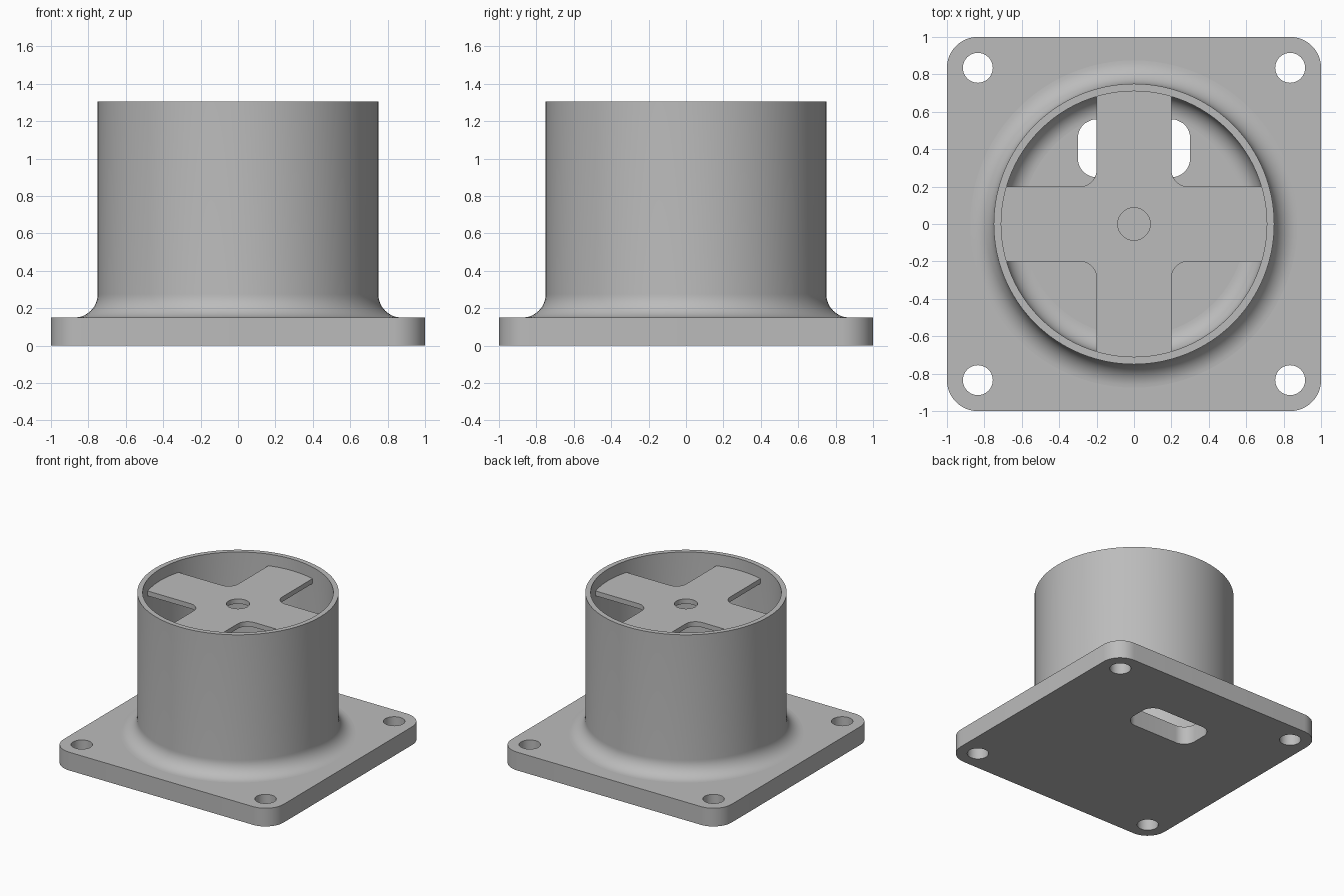
import bpy, bmesh, math
from math import cos, sin, pi

if "Cube" in bpy.data.objects:
    bpy.data.objects.remove(bpy.data.objects["Cube"])

grey = bpy.data.materials.new("plain grey")
grey.use_nodes = True
COLOUR = (0.5, 0.5, 0.5, 1)
grey.diffuse_color = COLOUR
grey.node_tree.nodes["Principled BSDF"].inputs["Base Color"].default_value = COLOUR


def arc(cx, cy, r, start, end, steps):
    """Points along an arc, angles in degrees."""
    angles = [math.radians(start + (end - start) * i / steps) for i in range(steps + 1)]
    return [(cx + r * cos(a), cy + r * sin(a)) for a in angles]


def circle(cx, cy, r, steps=40):
    return arc(cx, cy, r, 0, 360, steps)[:-1]


def rounded_rect(cx, cy, hx, hy, r):
    points = []
    for quarter, (sx, sy) in enumerate([(1, 1), (-1, 1), (-1, -1), (1, -1)]):
        points += arc(cx + sx * (hx - r), cy + sy * (hy - r), r,
                      90 * quarter, 90 * quarter + 90, 12)
    return points


def finish(name, bm):
    bmesh.ops.recalc_face_normals(bm, faces=bm.faces)
    mesh = bpy.data.meshes.new(name)
    bm.to_mesh(mesh)
    bm.free()
    mesh.materials.append(grey)
    obj = bpy.data.objects.new(name, mesh)
    bpy.context.collection.objects.link(obj)
    bpy.ops.object.select_all(action='DESELECT')
    obj.select_set(True)
    bpy.context.view_layer.objects.active = obj
    bpy.ops.object.shade_smooth_by_angle(angle=math.radians(35))
    return obj


def slab(name, outlines, bottom, top):
    """Flat plate: the first outline is the rim, the rest are holes."""
    bm = bmesh.new()
    for outline in outlines:
        verts = [bm.verts.new((x, y, bottom)) for x, y in outline]
        for i, v in enumerate(verts):
            bm.edges.new((verts[i - 1], v))
    bmesh.ops.triangle_fill(bm, use_beauty=True, use_dissolve=False,
                            edges=bm.edges[:], normal=(0, 0, 1))
    ext = bmesh.ops.extrude_face_region(bm, geom=bm.faces[:], use_keep_orig=True)
    moved = [g for g in ext["geom"] if isinstance(g, bmesh.types.BMVert)]
    bmesh.ops.translate(bm, verts=moved, vec=(0, 0, top - bottom))
    return finish(name, bm)


def lathe(name, profile, steps=96):
    """Closed (radius, height) profile turned about the z axis."""
    bm = bmesh.new()
    rings = [[bm.verts.new((r * cos(2 * pi * s / steps), r * sin(2 * pi * s / steps), z))
              for r, z in profile] for s in range(steps)]
    for s in range(steps):
        a, b = rings[s - 1], rings[s]
        for i in range(len(profile)):
            bm.faces.new((a[i - 1], b[i - 1], b[i], a[i]))
    return finish(name, bm)


# Mounting flange with four bolt holes and a cable slot
PLATE = 0.15
bolt_holes = [circle(sx * 0.835, sy * 0.835, 0.08) for sx in (-1, 1) for sy in (-1, 1)]
slot = rounded_rect(0, 0.405, 0.3, 0.155, 0.1)
slab("base_flange", [rounded_rect(0, 0, 1, 1, 0.165)] + bolt_holes + [slot], 0, PLATE)

# Tube wall with a fillet at the foot, outside and inside
OUTER, INNER, TOP = 0.75, 0.71, 1.305
F_OUT, F_IN = 0.125, 0.11
profile = arc(OUTER + F_OUT, PLATE + F_OUT, F_OUT, 270, 180, 12)
profile += [(OUTER, TOP), (INNER, TOP)]
profile += arc(INNER - F_IN, PLATE + F_IN, F_IN, 0, -90, 12)
lathe("tube_wall", profile)

# Cross brace below the rim, arms set into the wall
HALF, FILLET, REACH = 0.2, 0.09, 0.725
tip = math.degrees(math.asin(HALF / REACH))
brace = []
for turn in (0, 90, 180, 270):
    brace += arc(0, 0, REACH, turn - tip, turn + tip, 12)
    a = math.radians(turn)
    c = HALF + FILLET
    brace += arc(c * cos(a) - c * sin(a), c * sin(a) + c * cos(a), FILLET,
                 turn + 270, turn + 180, 10)
slab("cross_brace", [brace, circle(0, 0, 0.087)], 1.17, 1.21)
